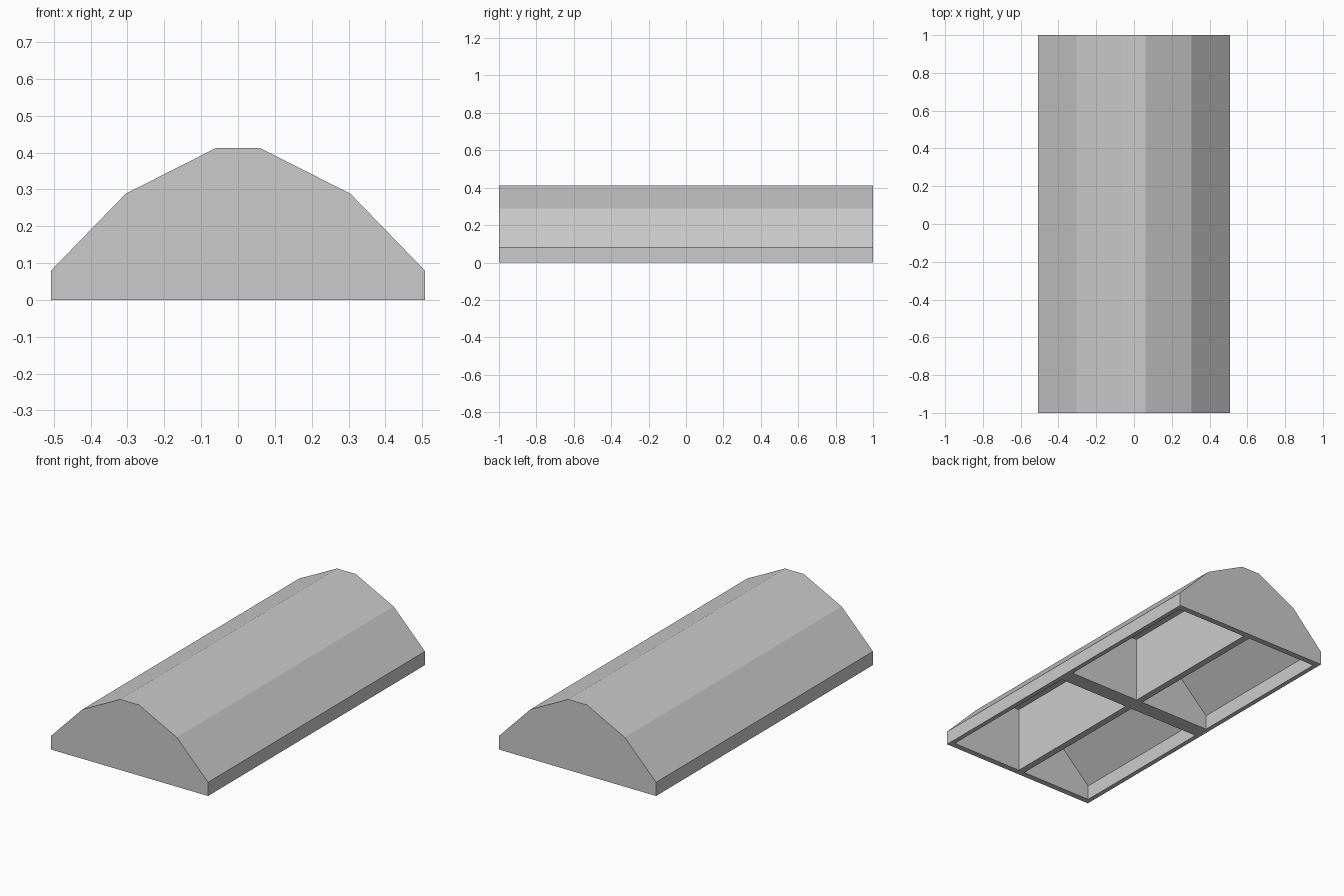
import bpy, bmesh

if "Cube" in bpy.data.objects:
    bpy.data.objects.remove(bpy.data.objects["Cube"])


def prism(name, profile, y0, y1):
    """Extrude an (x, z) outline along y."""
    bm = bmesh.new()
    front = bm.faces.new([bm.verts.new((x, y0, z)) for x, z in profile])
    res = bmesh.ops.extrude_face_region(bm, geom=[front])
    moved = [v for v in res["geom"] if isinstance(v, bmesh.types.BMVert)]
    bmesh.ops.translate(bm, vec=(0, y1 - y0, 0), verts=moved)
    bmesh.ops.recalc_face_normals(bm, faces=bm.faces)
    mesh = bpy.data.meshes.new(name)
    bm.to_mesh(mesh)
    bm.free()
    obj = bpy.data.objects.new(name, mesh)
    bpy.context.collection.objects.link(obj)
    return obj


grey = bpy.data.materials.new("light grey")
grey.diffuse_color = (0.6, 0.6, 0.6, 1)
grey.use_nodes = True
grey.node_tree.nodes["Principled BSDF"].inputs["Base Color"].default_value = grey.diffuse_color

# Faceted vaulted shell
half = [(0.507, 0.0), (0.507, 0.08), (0.305, 0.288), (0.06, 0.412)]
outline = half + [(-x, z) for x, z in reversed(half)]
shell = prism("vaulted_cover", outline, -1, 1)
shell.data.materials.append(grey)

# Four hollow bays underneath, leaving a rim, a centre rib and a cross rib
bay = [(0.02, -0.1), (0.48, -0.1), (0.48, 0.085),
       (0.295, 0.262), (0.05, 0.385), (0.02, 0.385)]
for sx in (-1, 1):
    for y0, y1 in ((-0.965, -0.046), (0.046, 0.965)):
        cutter = prism("bay_cutter", [(sx * x, z) for x, z in bay], y0, y1)
        cutter.data.materials.append(grey)
        cutter.hide_render = True
        cutter.hide_set(True)
        cut = shell.modifiers.new("hollow_bay", "BOOLEAN")
        cut.operation = "DIFFERENCE"
        cut.solver = "EXACT"
        cut.object = cutter
